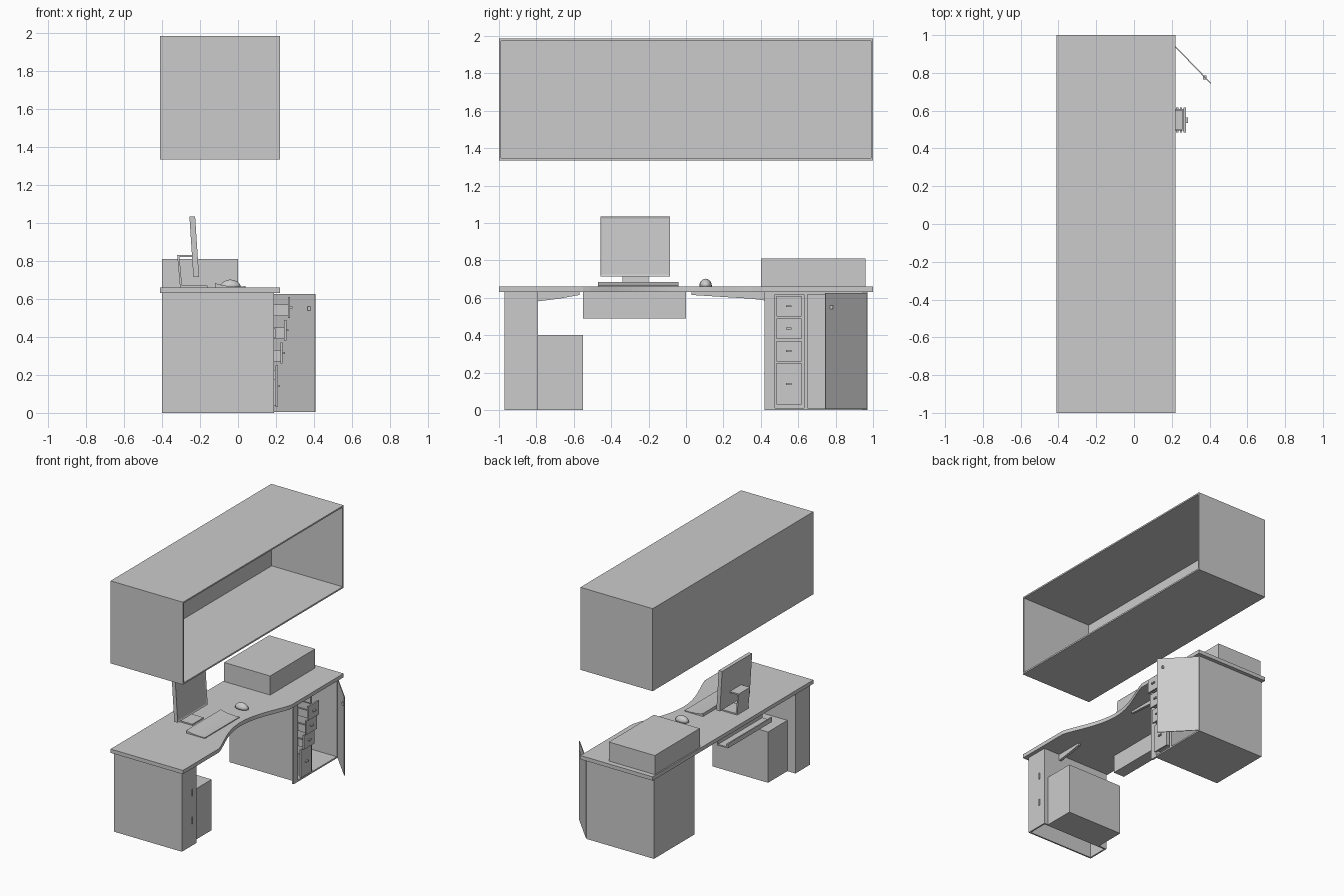
import bpy, bmesh, math
from mathutils import Vector

old = bpy.data.objects.get("Cube")
if old:
    bpy.data.objects.remove(old)

GREY = (0.6, 0.6, 0.6, 1)
grey = bpy.data.materials.new("plain grey")
grey.use_nodes = True
grey.diffuse_color = GREY
grey.node_tree.nodes["Principled BSDF"].inputs["Base Color"].default_value = GREY


def finish(name, bm):
    bmesh.ops.recalc_face_normals(bm, faces=bm.faces)
    mesh = bpy.data.meshes.new(name)
    bm.to_mesh(mesh)
    bm.free()
    mesh.materials.append(grey)
    ob = bpy.data.objects.new(name, mesh)
    bpy.context.collection.objects.link(ob)
    return ob


def cube_mesh(lo, hi):
    bm = bmesh.new()
    bmesh.ops.create_cube(bm, size=1)
    lo, hi = Vector(lo), Vector(hi)
    for v in bm.verts:
        v.co = (lo + hi) / 2 + v.co * (hi - lo)
    return bm


def box(name, lo, hi):
    return finish(name, cube_mesh(lo, hi))


def shell(name, lo, hi, open_dir, wall):
    """Hollow box with one open side."""
    bm = cube_mesh(lo, hi)
    bm.normal_update()
    gone = [f for f in bm.faces if f.normal.dot(Vector(open_dir)) > 0.9]
    bmesh.ops.delete(bm, geom=gone, context='FACES')
    ob = finish(name, bm)
    mod = ob.modifiers.new("walls", 'SOLIDIFY')
    mod.thickness = wall
    mod.offset = -1
    mod.use_even_offset = True
    return ob


def prism(name, points, axis, start, end):
    """Extrude a flat outline along x, y or z."""
    def place(p):
        c = list(p)
        c.insert("xyz".index(axis), start)
        return c
    bm = bmesh.new()
    face = bm.faces.new([bm.verts.new(place(p)) for p in points])
    move = Vector([end - start if a == axis else 0 for a in "xyz"])
    ext = bmesh.ops.extrude_face_region(bm, geom=[face], use_keep_orig=True)
    for v in ext["geom"]:
        if isinstance(v, bmesh.types.BMVert):
            v.co += move
    return finish(name, bm)


# Overhead cabinet, open at the seat side
shell("overhead_cabinet", (-0.41, -1, 1.335), (0.22, 1, 1.985), (1, 0, 0), 0.012)

# Desk top with a curved recess for the sitter
steps = 24
outline = [(-0.41, 1), (-0.41, -1), (0.22, -1)]
for i in range(steps + 1):
    u = i / steps
    outline.append((0.22 - 0.13 * math.sin(math.pi * u) ** 1.2, -0.55 + 0.9 * u))
outline.append((0.22, 1))
prism("desk_top", outline, "z", 0.63, 0.66)

# Narrow pedestal, hollow below, with hinges
shell("narrow_pedestal", (-0.4, -0.97, 0), (0.19, -0.79, 0.63), (0, 0, -1), 0.012)
for z in (0.2, 0.42):
    box("pedestal_hinge", (0.188, -0.85, z - 0.025), (0.197, -0.84, z + 0.025))

# Wide pedestal with divider, edge strip and open door
shell("wide_pedestal", (-0.4, 0.465, 0), (0.19, 0.97, 0.63), (1, 0, 0), 0.012)
box("divider", (-0.39, 0.63, 0.01), (0.19, 0.65, 0.62))
box("edge_strip", (0.175, 0.42, 0), (0.19, 0.467, 0.63))
prism("open_door", [(0.19, 0.965), (0.405, 0.742), (0.409, 0.746), (0.194, 0.969)],
      "z", 0.005, 0.625)
box("door_knob", (0.365, 0.765, 0.54), (0.385, 0.785, 0.56))

# Drawers, each pulled out a little less than the one above
for low, high, front in ((0.5, 0.61, 0.275), (0.38, 0.49, 0.255),
                         (0.26, 0.37, 0.235), (0.03, 0.25, 0.21)):
    shell("drawer", (-0.3, 0.495, low + 0.01), (front - 0.01, 0.61, high - 0.04),
          (0, 0, 1), 0.008)
    box("drawer_front", (front - 0.012, 0.485, low), (front, 0.617, high))
    mid = (low + high) / 2
    box("drawer_handle", (front, 0.535, mid - 0.005), (front + 0.012, 0.565, mid + 0.005))

# Tapered brackets under the top
for inner, outer in ((-0.57, -0.8), (0.03, 0.47)):
    side = 1 if outer > 0 else -1
    knee = outer - side * 0.12
    prism("desk_bracket", [(inner, 0.63), (inner, 0.615), (knee, 0.595),
                           (outer, 0.58), (outer, 0.63)], "x", 0.03, 0.05)

# Cable tray at the back
box("tray_panel", (-0.28, -0.55, 0.49), (-0.27, 0, 0.63))
box("tray_floor", (-0.36, -0.55, 0.49), (-0.27, 0, 0.5))
box("tray_lip", (-0.365, -0.55, 0.49), (-0.355, 0, 0.525))

# Computer case and printer
box("computer_case", (-0.33, -0.79, 0), (0.155, -0.55, 0.4))
box("printer", (-0.4, 0.4, 0.66), (0, 0.96, 0.81))

# Monitor: tilted panel with a recessed screen
bm = cube_mesh((-0.235, -0.458, 0.715), (-0.205, -0.085, 1.035))
bm.normal_update()
screen = [f for f in bm.faces if f.normal.x > 0.9]
bmesh.ops.inset_region(bm, faces=screen, thickness=0.014, depth=-0.004)
for v in bm.verts:
    v.co.x -= (v.co.z - 0.715) * 0.09
    if v.co.x < -0.23 and v.co.z > 1:
        v.co.x += 0.008
finish("monitor", bm)

# Monitor stand: bent strip with a foot
prism("monitor_stand", [(-0.235, 0.83), (-0.32, 0.83), (-0.305, 0.66), (-0.16, 0.66),
                        (-0.16, 0.67), (-0.295, 0.67), (-0.308, 0.82), (-0.235, 0.82)],
      "y", -0.34, -0.2)

# Keyboard with a dished top
prism("keyboard", [(0.04, 0.66), (0.04, 0.667), (0, 0.666), (-0.06, 0.669),
                   (-0.1, 0.676), (-0.12, 0.684), (-0.12, 0.66)], "y", -0.47, -0.04)

# Mouse: squashed dome
bm = bmesh.new()
bmesh.ops.create_uvsphere(bm, u_segments=16, v_segments=8, radius=1)
for v in bm.verts:
    v.co = Vector((-0.04 + 0.055 * v.co.x, 0.105 + 0.034 * v.co.y,
                   0.66 + 0.042 * max(v.co.z, 0)))
bmesh.ops.remove_doubles(bm, verts=bm.verts, dist=0.0001)
mouse = finish("mouse", bm)
for p in mouse.data.polygons:
    p.use_smooth = True
